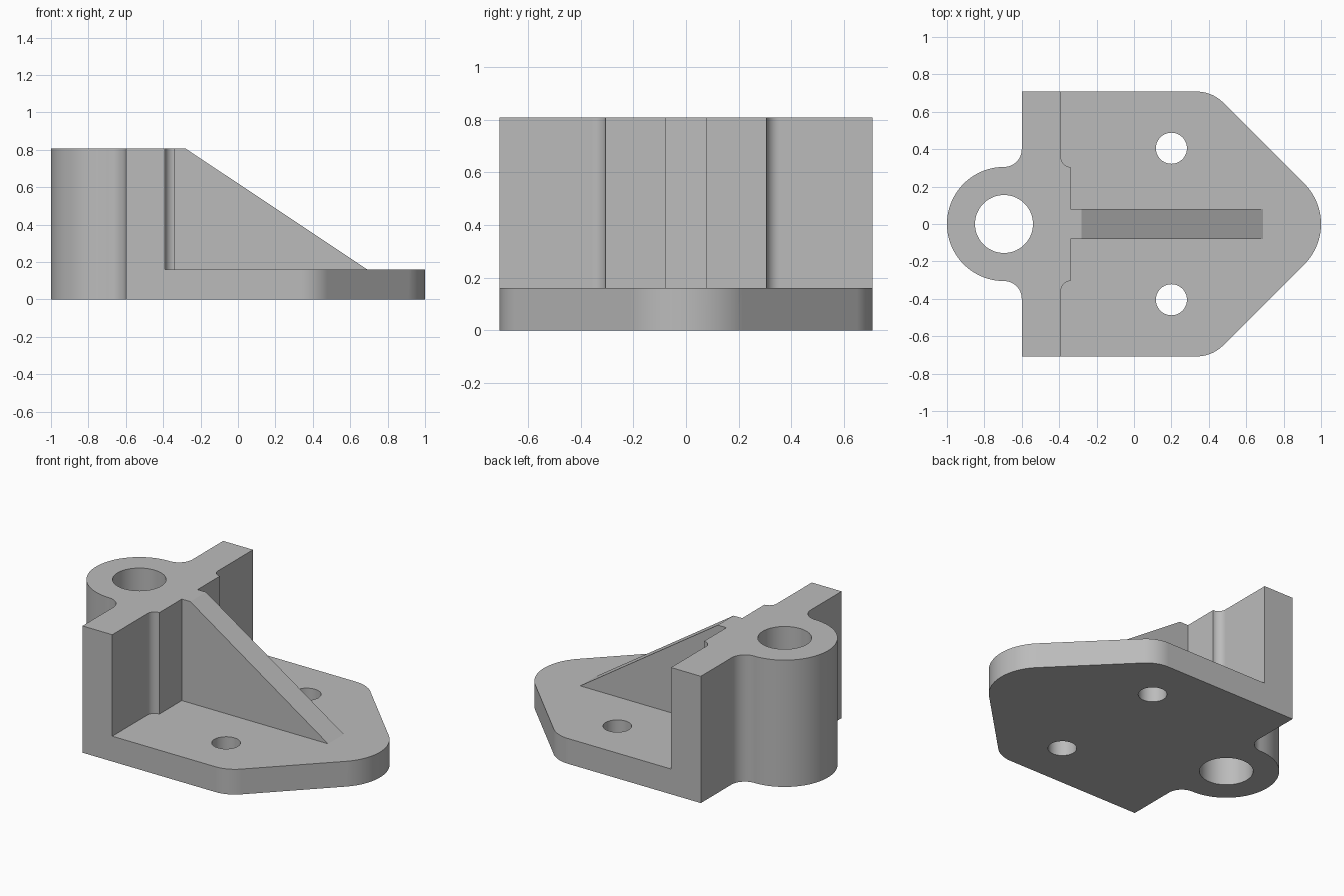
import bpy, bmesh
from math import radians, cos, sin
from mathutils import Vector

if "Cube" in bpy.data.objects:
    bpy.data.objects.remove(bpy.data.objects["Cube"], do_unlink=True)

HEIGHT, PLATE = 0.807, 0.161      # wall height, plate thickness
HALF = 0.708                      # half width
ROUND, CENTRE = 0.305, 0.695      # boss and nose radius, distance from middle
WALL_OUT, WALL_IN, PAD = -0.6, -0.39, -0.34
RIB = 0.079                       # half thickness of the rib


def arc(cx, cy, r, start, end, step=4):
    n = max(2, round(abs(end - start) / step))
    angles = [radians(start + (end - start) * i / n) for i in range(n + 1)]
    return [(cx + r * cos(a), cy + r * sin(a)) for a in angles]


def mirror_y(points):
    return [(x, -y) for x, y in points]


def prism(name, points, low, high, axis="z"):
    """Extrude a plan profile along z, or a side profile along y."""
    place = (lambda p, d: (p[0], p[1], d)) if axis == "z" else (lambda p, d: (p[0], d, p[1]))
    bm = bmesh.new()
    face = bm.faces.new([bm.verts.new(place(p, low)) for p in points])
    moved = bmesh.ops.extrude_face_region(bm, geom=[face])["geom"]
    shift = Vector(place((0, 0), high - low))
    bmesh.ops.translate(bm, vec=shift, verts=[v for v in moved if isinstance(v, bmesh.types.BMVert)])
    bmesh.ops.recalc_face_normals(bm, faces=bm.faces)
    mesh = bpy.data.meshes.new(name)
    bm.to_mesh(mesh)
    bm.free()
    obj = bpy.data.objects.new(name, mesh)
    bpy.context.collection.objects.link(obj)
    return obj


def cut(body, cutter):
    cutter.hide_render = True
    mod = body.modifiers.new("Cut", "BOOLEAN")
    mod.operation, mod.solver, mod.object = "DIFFERENCE", "EXACT", cutter
    bpy.context.view_layer.objects.active = body
    bpy.ops.object.modifier_apply(modifier=mod.name)
    bpy.data.objects.remove(cutter, do_unlink=True)


# Full-height block: rounded nose, chamfered corners, flat wall and boss
fillet = CENTRE + WALL_OUT
half = arc(CENTRE, 0, ROUND, 0, 45)
half += arc(0.335, HALF - 0.2, 0.2, 45, 90)
half += [(WALL_OUT, HALF)]
half += arc(-CENTRE, ROUND + fillet, fillet, 0, -90, 6)
half += arc(-CENTRE, 0, ROUND, 90, 180)[1:]
outline = half + mirror_y(half[1:-1])[::-1]
bracket = prism("bracket", outline, 0, HEIGHT)

# Pockets on both sides of the rib, leaving the wall, its pad and the plate
pocket = [(PAD, RIB)] + arc(PAD, ROUND + 0.05, 0.05, 270, 180, 6)
pocket += [(WALL_IN, 1), (1.2, 1), (1.2, RIB)]
for side in (pocket, mirror_y(pocket)):
    cut(bracket, prism("pocket_cutter", side, PLATE, 1))

# Sloping top of the rib
slope = [(-0.28, HEIGHT), (0.69, PLATE), (1.2, PLATE), (1.2, 1), (-0.28, 1)]
cut(bracket, prism("slope_cutter", slope, -0.2, 0.2, "y"))

# Boss bore and two bolt holes
for x, y, r in ((-CENTRE, 0, 0.155), (0.2, 0.405, 0.083), (0.2, -0.405, 0.083)):
    cut(bracket, prism("hole_cutter", arc(x, y, r, 0, 360, 6)[:-1], -0.1, 1))

# Plain grey material
grey = bpy.data.materials.new("plain grey")
grey.use_nodes = True
colour = (0.5, 0.5, 0.5, 1)
grey.diffuse_color = colour
grey.node_tree.nodes["Principled BSDF"].inputs["Base Color"].default_value = colour
bracket.data.materials.clear()
bracket.data.materials.append(grey)

# Smooth curved walls, crisp edges
bpy.ops.object.select_all(action="DESELECT")
bracket.select_set(True)
bpy.context.view_layer.objects.active = bracket
bpy.ops.object.shade_smooth_by_angle(angle=radians(25))
weighted = bracket.modifiers.new("Weighted normals", "WEIGHTED_NORMAL")
weighted.keep_sharp = True
